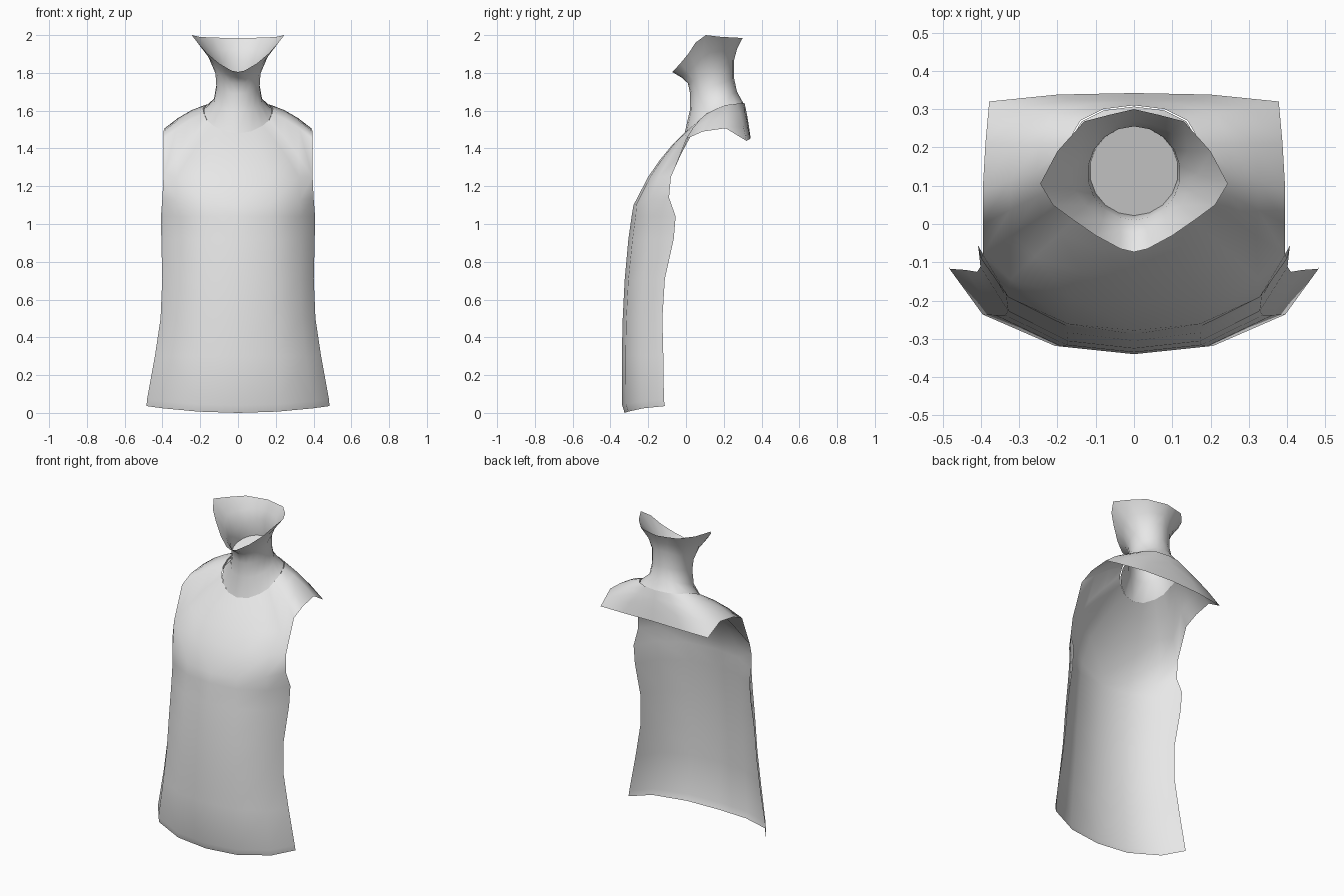
import bpy, bmesh, math
from mathutils import Vector

if "Cube" in bpy.data.objects:
    bpy.data.objects.remove(bpy.data.objects["Cube"])

grey = bpy.data.materials.new("plain grey")
grey.diffuse_color = (0.8, 0.8, 0.8, 1)
grey.use_nodes = True
grey.node_tree.nodes["Principled BSDF"].inputs["Base Color"].default_value = grey.diffuse_color


def make_half(name, grids, caps=(), smooth=True):
    """Skin grids of points (right half) and mirror them across x."""
    bm = bmesh.new()
    for rows in grids:
        vs = [[bm.verts.new(p) for p in row] for row in rows]
        for a, b in zip(vs, vs[1:]):
            for i in range(len(a) - 1):
                bm.faces.new((a[i], a[i + 1], b[i + 1], b[i]))
    for ring in caps:
        bm.faces.new([bm.verts.new(p) for p in ring])
    bmesh.ops.remove_doubles(bm, verts=bm.verts, dist=0.0005)
    me = bpy.data.meshes.new(name)
    bm.to_mesh(me)
    bm.free()
    me.materials.append(grey)
    for p in me.polygons:
        p.use_smooth = smooth
    ob = bpy.data.objects.new(name, me)
    bpy.context.collection.objects.link(ob)
    m = ob.modifiers.new("mirror", 'MIRROR')
    m.use_mirror_merge = True
    m.merge_threshold = 0.001
    return ob


# Front panel: height, centre y, side edge x, y, z
ROWS = [
    (0.000, -0.325, 0.484, -0.112, 0.036),
    (0.040, -0.338, 0.482, -0.117, 0.070),
    (0.300, -0.340, 0.440, -0.120, 0.300),
    (0.500, -0.335, 0.410, -0.125, 0.500),
    (0.700, -0.325, 0.401, -0.112, 0.710),
    (0.920, -0.305, 0.406, -0.065, 0.920),
    (1.040, -0.288, 0.408, -0.055, 1.040),
    (1.100, -0.278, 0.400, -0.090, 1.140),
    (1.250, -0.200, 0.395, -0.080, 1.250),
]
COLS = [(0, 0), (0.43, 0.09), (0.82, 0.46), (1, 1)]


def panel_row(z, yc, xe, ye, ze):
    return [Vector((xe * fx, yc + (ye - yc) * fy, z + (ze - z) * fx * fx))
            for fx, fy in COLS]


panel = [panel_row(*r) for r in ROWS]

# Shoulder yoke: outer border running from the panel round to the back
outer = panel[-1] + [Vector(p) for p in (
    (0.395, 0.00, 1.45), (0.395, 0.09, 1.49), (0.388, 0.21, 1.507),
    (0.378, 0.32, 1.44), (0.20, 0.338, 1.45), (0, 0.342, 1.455))]
# Neck opening, front to back
hole = [Vector(p) for p in (
    (0, -0.012, 1.48), (0.07, 0.00, 1.49), (0.13, 0.035, 1.52),
    (0.165, 0.07, 1.55), (0.18, 0.11, 1.585), (0.185, 0.16, 1.61),
    (0.175, 0.21, 1.63), (0.14, 0.27, 1.637), (0.08, 0.30, 1.64),
    (0, 0.31, 1.64))]


def yoke_ring(t):
    bulge = 0.06 * t * (1 - t)
    return [a.lerp(b, t) + Vector((0, 0, bulge)) for a, b in zip(outer, hole)]


yoke = [yoke_ring(t) for t in (0, 0.33, 0.67, 1)]
make_half("shirt", [panel, yoke])


# Neck: tilted oval rings from the opening up to a flared rim
def oval(yf, yb, rx, zf, zb):
    pts = []
    for i in range(10):
        a = math.pi * i / 9
        t = (1 - math.cos(a)) / 2
        x = 0 if i in (0, 9) else rx * math.sin(a)
        pts.append(Vector((x, yf + (yb - yf) * t, zf + (zb - zf) * t)))
    return pts


base = [Vector((p.x * 0.98, 0.15 + (p.y - 0.15) * 0.98, p.z - 0.006)) for p in hole]
low = oval(0.020, 0.270, 0.130, 1.60, 1.70)
waist = oval(0.022, 0.255, 0.116, 1.69, 1.77)
upper = oval(0.010, 0.255, 0.121, 1.745, 1.87)
rim = [Vector(p) for p in (
    (0, -0.073, 1.805), (0.035, -0.065, 1.812), (0.10, -0.03, 1.85),
    (0.165, 0.015, 1.905), (0.212, 0.05, 1.96), (0.245, 0.105, 2.0),
    (0.20, 0.19, 1.99), (0.13, 0.268, 1.987), (0.065, 0.285, 1.985),
    (0, 0.30, 1.985))]
flare = []
for a, b in zip(upper, rim):
    p = a.lerp(b, 0.5)
    flare.append(Vector((p.x * 0.92, 0.14 + (p.y - 0.14) * 0.95, p.z)))
make_half("neck", [[base, low, waist, upper, flare, rim]])

# Floor closing the neck tube
make_half("neck_floor", [], caps=[waist], smooth=False)
